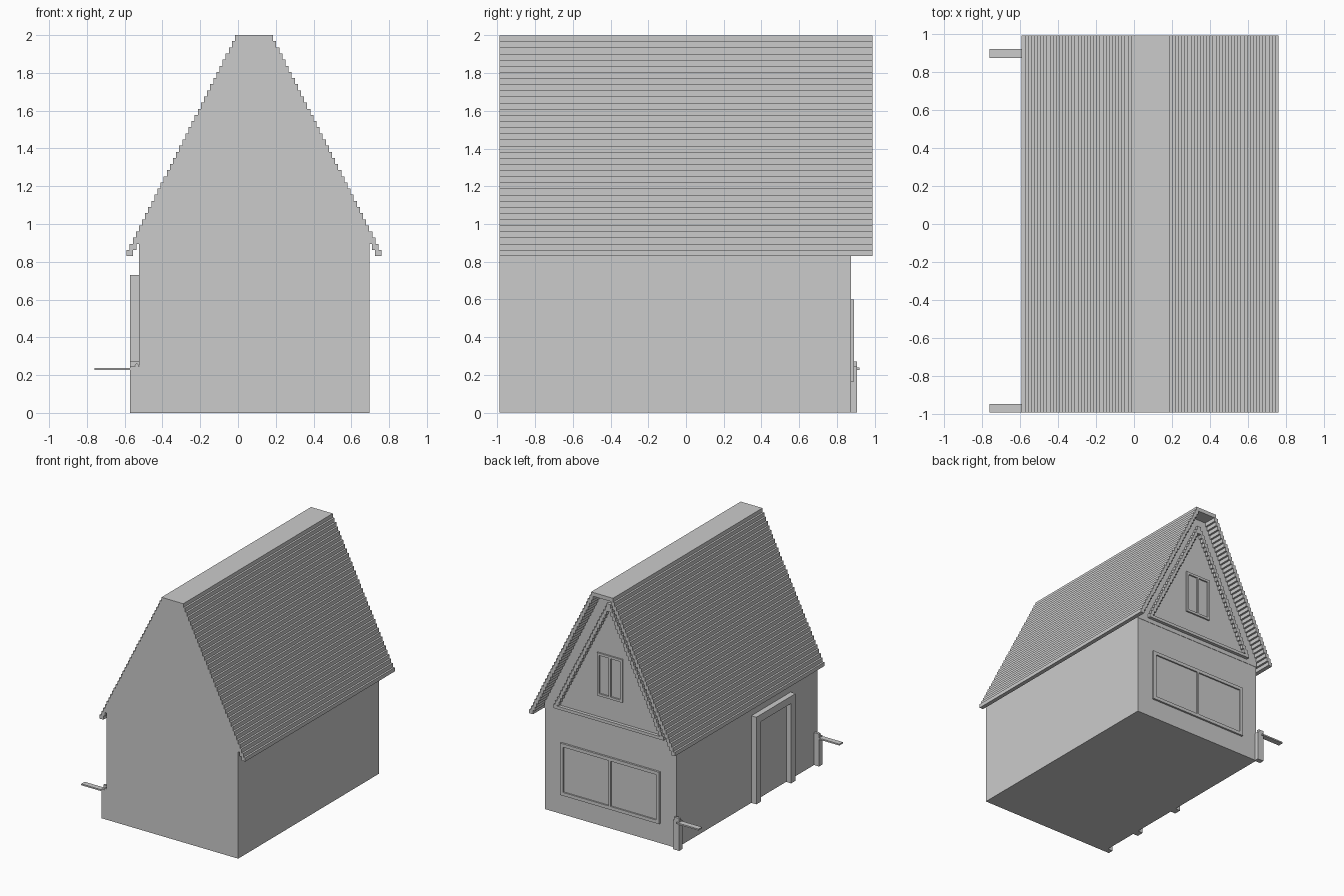
import bpy
import bmesh

CX = 0.085              # house centre line
HALF = 0.61             # half width of the walls
FRONT, BACK = -0.99, 0.875
OVERHANG = 0.99
STEP_X, STEP_Z = 0.0164, 0.0325   # rise of each roof course

cube = bpy.data.objects.get("Cube")
if cube:
    bpy.data.objects.remove(cube, do_unlink=True)


def finish(name, bm):
    """Turn a bmesh into an object whose origin lies on the centre line."""
    bmesh.ops.recalc_face_normals(bm, faces=bm.faces)
    mesh = bpy.data.meshes.new(name)
    bm.to_mesh(mesh)
    bm.free()
    obj = bpy.data.objects.new(name, mesh)
    obj.location.x = CX
    bpy.context.collection.objects.link(obj)
    return obj


def add_box(bm, xs, ys, zs):
    verts = bmesh.ops.create_cube(bm, size=1)["verts"]
    for v in verts:
        for axis, (lo, hi) in enumerate((xs, ys, zs)):
            v.co[axis] = hi if v.co[axis] > 0 else lo


def boxes(name, *parts):
    bm = bmesh.new()
    for part in parts:
        add_box(bm, *part)
    return finish(name, bm)


def prism(name, half_profile, y0, y1):
    """Extrude a symmetric (x, z) outline along y."""
    outline = half_profile + [(-x, z) for x, z in reversed(half_profile)]
    bm = bmesh.new()
    face = bm.faces.new([bm.verts.new((x, y0, z)) for x, z in outline])
    moved = bmesh.ops.extrude_face_region(bm, geom=[face])["geom"]
    verts = [g for g in moved if isinstance(g, bmesh.types.BMVert)]
    bmesh.ops.translate(bm, vec=(0, y1 - y0, 0), verts=verts)
    return finish(name, bm)


def stepped_slope(name, outer, width, z, ys, count):
    """One course repeated up the slope and mirrored to the other side."""
    obj = boxes(name, ((outer - width, outer), ys, (z, z + STEP_Z)))
    array = obj.modifiers.new("Courses", "ARRAY")
    array.count = count
    array.use_relative_offset = False
    array.use_constant_offset = True
    array.constant_offset_displace = (-STEP_X, 0, STEP_Z)
    mirror = obj.modifiers.new("Other side", "MIRROR")
    mirror.use_clip = False
    mirror.use_mirror_merge = False
    return obj


def window(name, half, z0, z1, border, mullion):
    """Two panes inside a raised frame on the back wall."""
    ys = (BACK - 0.01, BACK + 0.016)
    inner = half - border
    boxes(name + "_frame",
          ((-half, -inner), ys, (z0, z1)),
          ((inner, half), ys, (z0, z1)),
          ((-inner, inner), ys, (z0, z0 + border)),
          ((-inner, inner), ys, (z1 - border, z1)),
          ((-mullion, mullion), ys, (z0 + border, z1 - border)))
    boxes(name + "_panes", ((-inner, inner), (BACK - 0.01, BACK + 0.004),
                            (z0 + border, z1 - border)))


# Walls and gables, reaching up into the roof courses
prism("house_body", [(HALF, 0), (HALF, 0.93), (0.09, 1.97)], FRONT, BACK)
prism("back_gable_panel", [(HALF, 0.85), (HALF, 0.93), (0.09, 1.97)],
      BACK - 0.01, BACK + 0.003)

# Roof courses and flat ridge
COURSES = 36
stepped_slope("roof_courses", 0.675, 0.035, 0.83, (FRONT, OVERHANG), COURSES)
ridge = 0.675 - STEP_X * (COURSES - 1)
boxes("roof_ridge", ((-ridge, ridge), (FRONT, OVERHANG), (2 - STEP_Z, 2)))

# Raised trim around the back gable
trim_y = (BACK - 0.01, BACK + 0.03)
stepped_slope("gable_trim_slopes", 0.51, 0.033, 0.885, trim_y, 31)
boxes("gable_trim_base", ((-0.51, 0.51), trim_y, (0.885, 0.91)))

# Back windows
window("lower_window", 0.46, 0.165, 0.60, 0.028, 0.008)
window("upper_window", 0.118, 1.09, 1.45, 0.02, 0.009)

# Doorway on the side wall
wall_x = -HALF
out_x = wall_x - 0.047
door_x = (out_x, wall_x + 0.01)
boxes("door_frame",
      (door_x, (-0.175, -0.115), (0, 0.73)),
      (door_x, (-0.635, -0.575), (0, 0.73)),
      (door_x, (-0.575, -0.175), (0.67, 0.73)))
boxes("door_panel", ((wall_x - 0.006, wall_x + 0.01),
                     (-0.575, -0.175), (0.005, 0.67)))

# Corner posts, each with a flat arm and a small hinge pin
for label, y0, y1 in (("front", FRONT, -0.945), ("back", 0.865, 0.907)):
    boxes(label + "_post", (door_x, (y0, y1), (0, 0.245)))
    boxes(label + "_post_cap", ((out_x, wall_x), (y1 - 0.02, y1), (0.245, 0.272)))
    arm_y = (y1 - 0.034, y1 + 0.012) if label == "back" else (y0, y1)
    boxes(label + "_arm", ((-0.76 - CX, out_x + 0.02), arm_y, (0.226, 0.238)))
    bpy.ops.mesh.primitive_cylinder_add(
        vertices=12, radius=0.011, depth=y1 - y0,
        location=(CX + wall_x - 0.011, (y0 + y1) / 2, 0.25),
        rotation=(1.5708, 0, 0))
    bpy.context.object.name = label + "_hinge_pin"
    bpy.ops.object.shade_smooth_by_angle()
